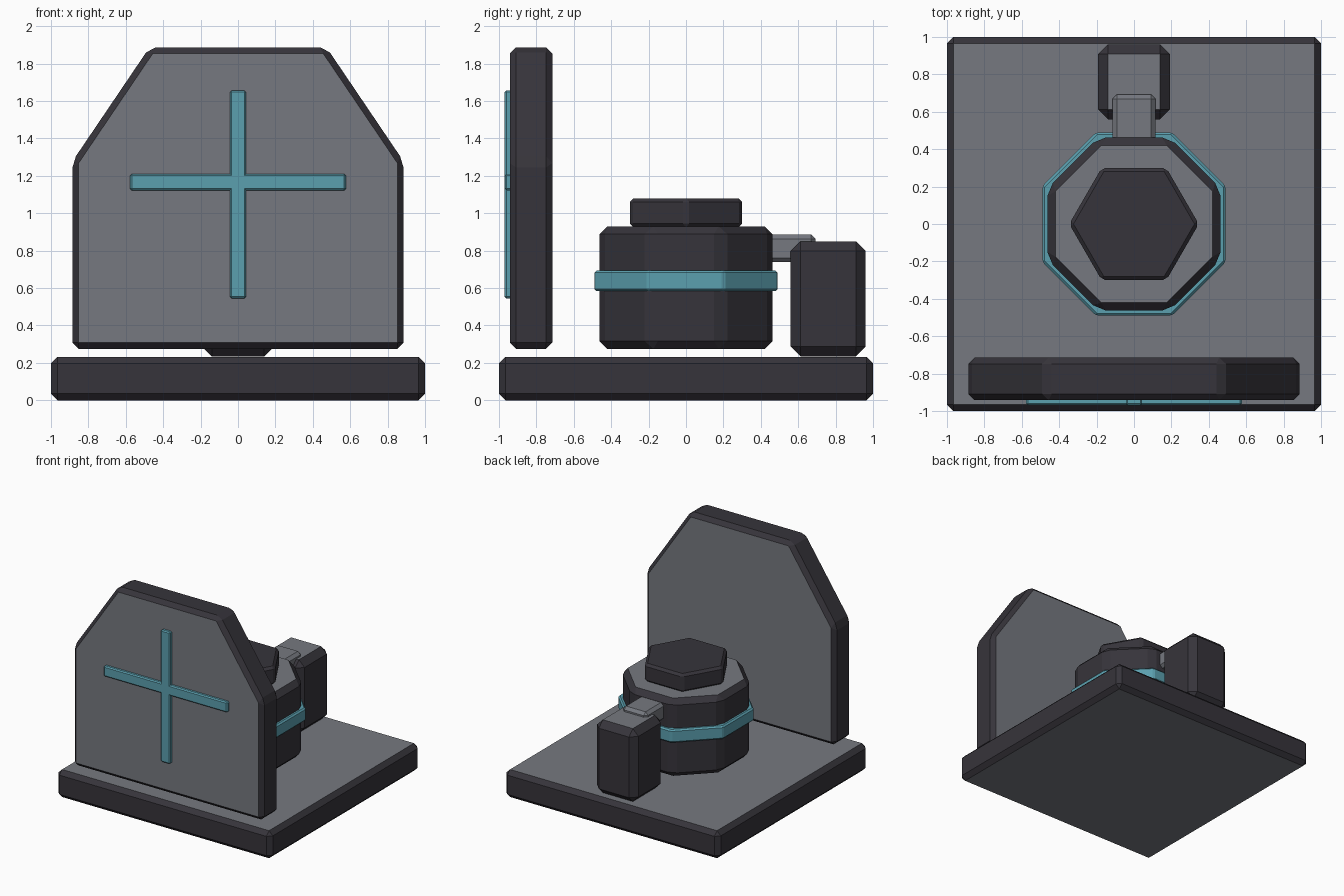
import bpy, bmesh, math
from mathutils import Vector

if "Cube" in bpy.data.objects:
    bpy.data.objects.remove(bpy.data.objects["Cube"])


def material(name, rgb):
    m = bpy.data.materials.new(name)
    m.diffuse_color = (*rgb, 1)
    m.use_nodes = True
    m.node_tree.nodes["Principled BSDF"].inputs["Base Color"].default_value = m.diffuse_color
    return m


DARK = material("dark charcoal", (0.037, 0.034, 0.043))
GREY = material("stone grey", (0.18, 0.19, 0.215))
TEAL = material("teal", (0.105, 0.35, 0.43))


def prism(name, outline, lo, hi, bevel, body, cap=None, axis="z"):
    """Extrude an outline along an axis, chamfer it, and colour its end caps."""
    def place(a, b, t):
        return (a, b, t) if axis == "z" else (a, t, b)
    bm = bmesh.new()
    face = bm.faces.new([bm.verts.new(place(a, b, lo)) for a, b in outline])
    ext = bmesh.ops.extrude_face_region(bm, geom=[face])
    top = [g for g in ext["geom"] if isinstance(g, bmesh.types.BMVert)]
    bmesh.ops.translate(bm, verts=top, vec=place(0, 0, hi - lo))
    bmesh.ops.recalc_face_normals(bm, faces=bm.faces)
    bmesh.ops.bevel(bm, geom=bm.edges[:], offset=bevel, segments=1,
                    affect="EDGES", clamp_overlap=True)
    bmesh.ops.recalc_face_normals(bm, faces=bm.faces)
    bm.normal_update()
    direction = Vector(place(0, 0, 1))
    for f in bm.faces:
        f.material_index = int(cap is not None and abs(f.normal.dot(direction)) > 0.99)
    me = bpy.data.meshes.new(name)
    bm.to_mesh(me)
    bm.free()
    me.materials.append(body)
    if cap:
        me.materials.append(cap)
    ob = bpy.data.objects.new(name, me)
    bpy.context.collection.objects.link(ob)
    return ob


def rect(x, b0, b1):
    return [(-x, b0), (x, b0), (x, b1), (-x, b1)]


def polygon(n, apothem, turn):
    r = apothem / math.cos(math.pi / n)
    return [(r * math.cos(turn + i * math.tau / n), r * math.sin(turn + i * math.tau / n))
            for i in range(n)]


# Square base slab
prism("base", rect(1, -1, 1), 0, 0.232, 0.035, DARK, GREY)

# Upright front shield with cut shoulders
shield = [(-0.885, 0.275), (0.885, 0.275), (0.885, 1.278),
          (0.473, 1.887), (-0.473, 1.887), (-0.885, 1.278)]
prism("shield", shield, -0.942, -0.715, 0.033, DARK, GREY, axis="y")

# Raised cross on the shield
prism("cross_upright", rect(0.043, 0.545, 1.657), -0.97, -0.93, 0.009, TEAL, axis="y")
prism("cross_bar", rect(0.577, 1.122, 1.21), -0.969, -0.93, 0.009, TEAL, axis="y")

# Eight-sided drum, its band and the six-sided cap
prism("drum", polygon(8, 0.463, math.pi / 8), 0.275, 0.93, 0.042, DARK, GREY)
prism("drum_band", polygon(8, 0.49, math.pi / 8), 0.583, 0.694, 0.012, TEAL)
prism("drum_cap", polygon(6, 0.3, 0), 0.925, 1.08, 0.02, DARK)

# Rear pillar and the arm joining it to the drum
prism("pillar", rect(0.192, 0.56, 0.96), 0.235, 0.85, 0.052, DARK, GREY)
prism("arm", rect(0.115, 0.3, 0.693), 0.738, 0.887, 0.024, GREY)
